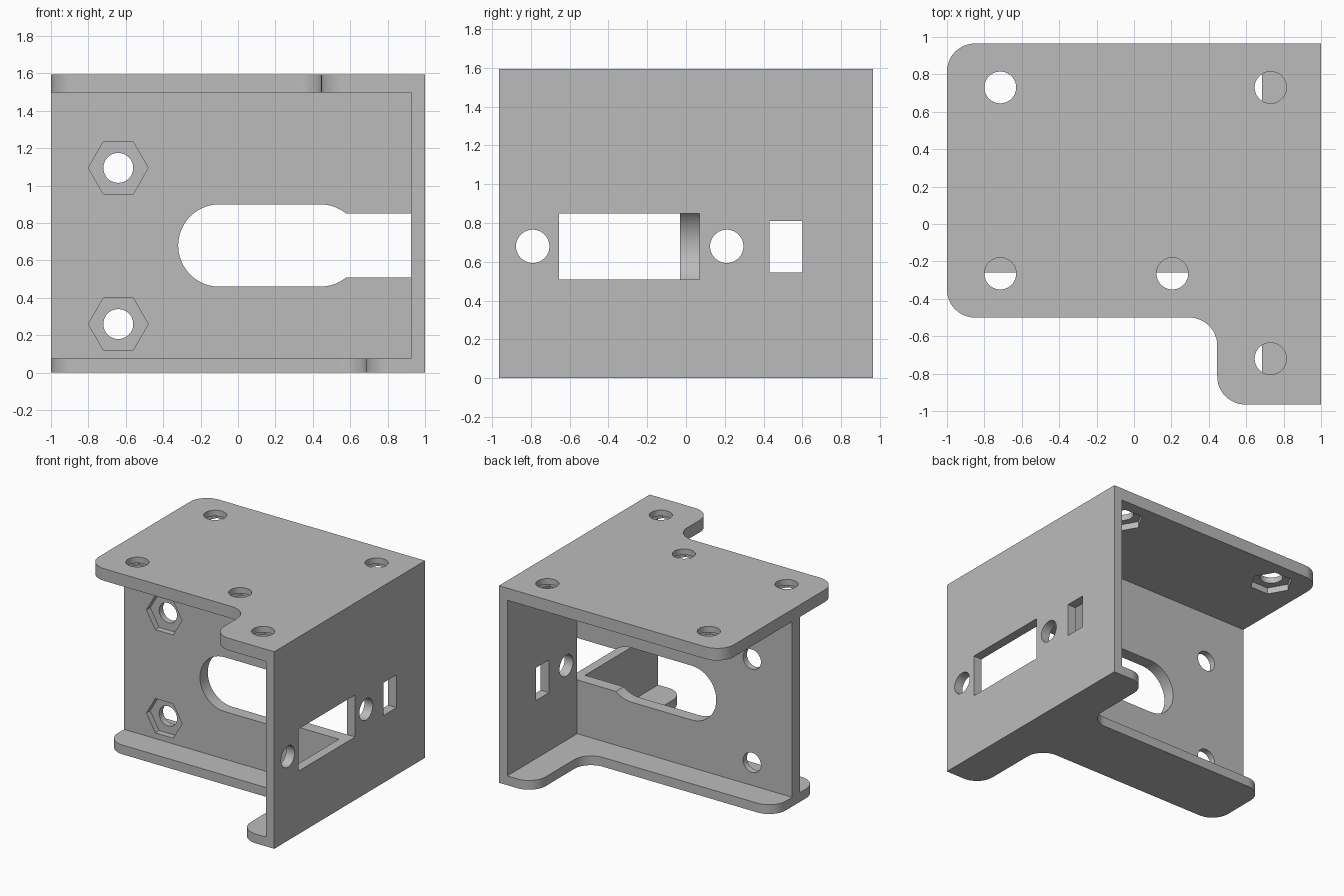
import bpy, bmesh
from math import sin, cos, pi
from mathutils import Vector

if "Cube" in bpy.data.objects:
    bpy.data.objects.remove(bpy.data.objects["Cube"])

grey = bpy.data.materials.new("plain grey")
grey.use_nodes = True
colour = (0.5, 0.5, 0.5, 1)
grey.diffuse_color = colour
grey.node_tree.nodes["Principled BSDF"].inputs["Base Color"].default_value = colour

# Where an outline's (u, v) and depth w land for each extrusion axis
AXES = {"x": lambda u, v, w: (w, u, v),
        "y": lambda u, v, w: (u, w, v),
        "z": lambda u, v, w: (u, v, w)}


def prism(name, outline, axis, low, high):
    """Extrude a flat outline along an axis."""
    bm = bmesh.new()
    verts = [bm.verts.new(AXES[axis](u, v, low)) for u, v in outline]
    face = bm.faces.new(verts)
    new = bmesh.ops.extrude_face_region(bm, geom=[face])["geom"]
    shift = Vector(AXES[axis](0, 0, high - low))
    bmesh.ops.translate(bm, vec=shift, verts=[g for g in new if isinstance(g, bmesh.types.BMVert)])
    bmesh.ops.recalc_face_normals(bm, faces=bm.faces)
    mesh = bpy.data.meshes.new(name)
    bm.to_mesh(mesh)
    bm.free()
    mesh.materials.append(grey)
    obj = bpy.data.objects.new(name, mesh)
    bpy.context.collection.objects.link(obj)
    return obj


def rect(u0, u1, v0, v1):
    return [(u0, v0), (u1, v0), (u1, v1), (u0, v1)]


def ring(u, v, radius, sides=40):
    return [(u + radius * cos(2 * pi * i / sides), v + radius * sin(2 * pi * i / sides))
            for i in range(sides)]


def slot(u0, u1, v, radius, steps=24):
    right = [(u1 + radius * sin(pi * i / steps), v - radius * cos(pi * i / steps))
             for i in range(steps + 1)]
    left = [(u0 - radius * sin(pi * i / steps), v + radius * cos(pi * i / steps))
            for i in range(steps + 1)]
    return right + left


def rounded(corners, radius=0.15, steps=12):
    """Fillet the right-angled corners that are marked True."""
    points = []
    for i, (u, v, is_round) in enumerate(corners):
        p = Vector((u, v))
        if not is_round:
            points.append(p)
            continue
        a = (Vector(corners[i - 1][:2]) - p).normalized()
        b = (Vector(corners[(i + 1) % len(corners)][:2]) - p).normalized()
        centre = p + (a + b) * radius
        for s in range(steps + 1):
            t = pi / 2 * s / steps
            points.append(centre - b * radius * cos(t) - a * radius * sin(t))
    return points


def cut(obj, cutters):
    """Subtract the cutters, then shade curved faces smooth."""
    bpy.ops.object.select_all(action="DESELECT")
    bpy.context.view_layer.objects.active = obj
    obj.select_set(True)
    for cutter in cutters:
        mod = obj.modifiers.new("cut", "BOOLEAN")
        mod.operation, mod.solver, mod.object = "DIFFERENCE", "EXACT", cutter
        bpy.ops.object.modifier_apply(modifier=mod.name)
        bpy.data.objects.remove(cutter)
    bpy.ops.object.shade_smooth_by_angle(angle=pi / 6)


DEPTH, HEIGHT, INNER = 0.965, 1.595, 0.925
BASE, CEILING = 0.075, 1.497
FRONT, BACK = -0.03, 0.07
NUT, NUT_DEPTH = 0.16, 0.05

# Top plate with a front tab, screw holes and nut pockets underneath
top = prism("top_plate", rounded([
    (INNER, DEPTH, False), (-1, DEPTH, True), (-1, -0.5, True),
    (0.445, -0.5, True), (0.445, -DEPTH, True), (INNER, -DEPTH, False)]),
    "z", CEILING, HEIGHT)
cutters = []
for x, y in [(-0.715, 0.73), (0.73, 0.73), (-0.715, -0.265), (0.205, -0.265), (0.73, -0.72)]:
    cutters.append(prism("hole", ring(x, y, 0.085), "z", 1.4, 1.7))
    cutters.append(prism("pocket", ring(x, y, NUT, 6), "z", 1.4, CEILING + NUT_DEPTH))
cut(top, cutters)

# Base plate: a strip under the divider and a long tab beside the wall
base = prism("base_plate", rounded([
    (INNER, DEPTH, False), (0.685, DEPTH, True), (0.685, 0.3, True),
    (-1, 0.3, True), (-1, -0.26, True), (0.685, -0.26, True),
    (0.685, -DEPTH, True), (INNER, -DEPTH, False)]), "z", 0, BASE)
cut(base, [])

# Upright divider with a keyhole slot, screw holes and nut pockets in front
divider = prism("divider_wall", rect(-1, INNER, BASE, CEILING), "y", FRONT, BACK)
cutters = [prism("slot", slot(-0.1, 0.44, 0.68, 0.22), "y", -0.2, 0.2),
           prism("channel", rect(0.44, 1.1, 0.51, 0.85), "y", -0.2, 0.2)]
for z in (0.26, 1.095):
    cutters.append(prism("hole", ring(-0.64, z, 0.08), "y", -0.2, 0.2))
    cutters.append(prism("pocket", ring(-0.64, z, NUT, 6), "y", -0.2, FRONT + NUT_DEPTH))
cut(divider, cutters)

# Side wall with a connector window, two screw holes and a small window
side = prism("side_wall", rect(-DEPTH, DEPTH, 0, HEIGHT), "x", INNER, 1)
cut(side, [prism("window", rect(-0.655, BACK, 0.51, 0.85), "x", 0.8, 1.2),
           prism("small_window", rect(0.43, 0.6, 0.545, 0.81), "x", 0.8, 1.2),
           prism("hole", ring(-0.79, 0.68, 0.086), "x", 0.8, 1.2),
           prism("hole", ring(0.21, 0.68, 0.086), "x", 0.8, 1.2)])
